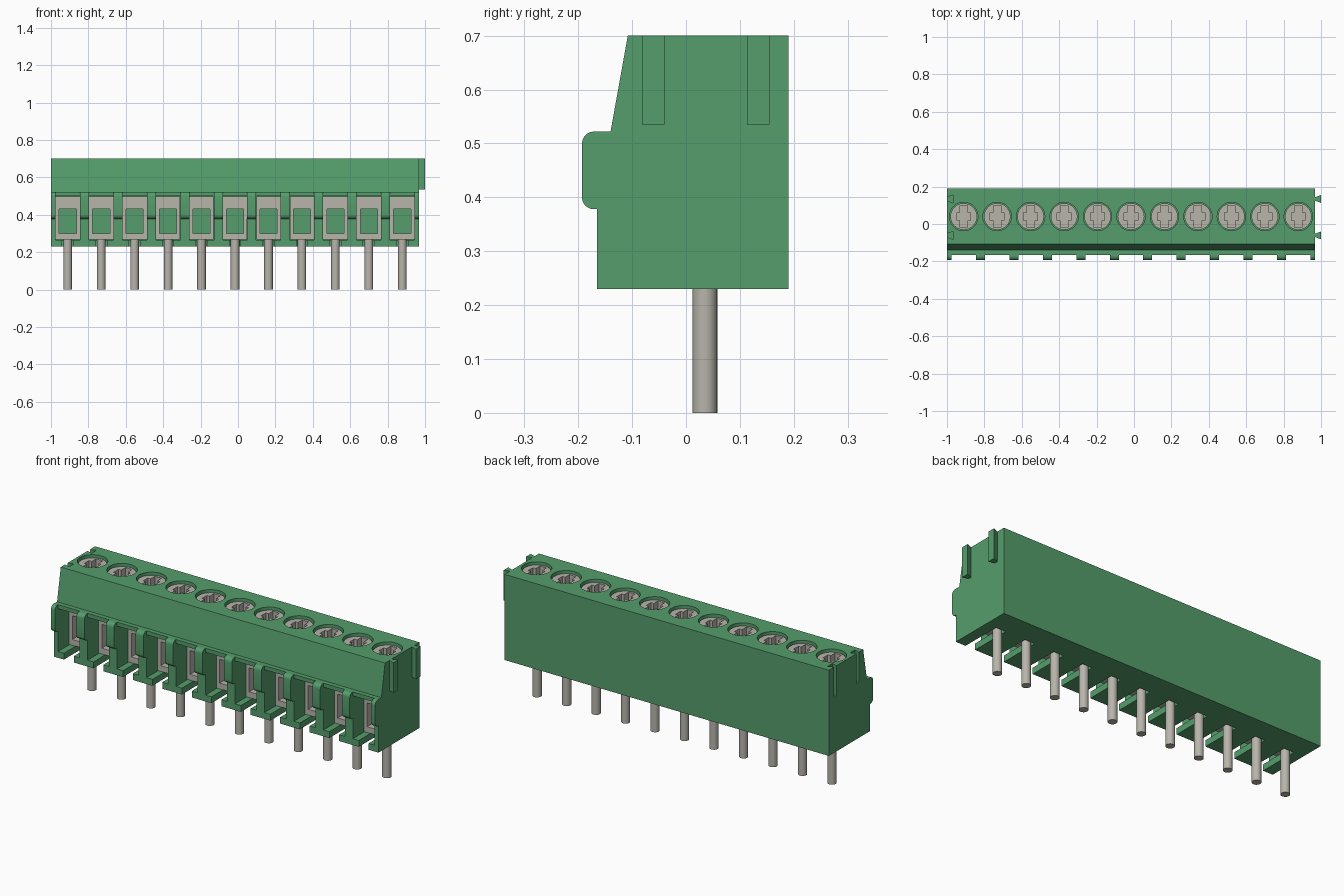
import bpy, bmesh, math
from mathutils import Matrix

cube = bpy.data.objects.get("Cube")
if cube:
    bpy.data.objects.remove(cube, do_unlink=True)


def material(name, rgb):
    m = bpy.data.materials.new(name)
    m.use_nodes = True
    m.diffuse_color = (*rgb, 1)
    bsdf = m.node_tree.nodes["Principled BSDF"]
    bsdf.inputs["Base Color"].default_value = (*rgb, 1)
    bsdf.inputs["Roughness"].default_value = 0.6
    return m


GREEN = material("green plastic", (0.09, 0.34, 0.15))
METAL = material("grey metal", (0.48, 0.46, 0.41))

LEFT, RIGHT, COUNT = -1.0, 0.968, 11
PITCH = (RIGHT - LEFT) / COUNT
CENTRES = [LEFT + PITCH * (i + 0.5) for i in range(COUNT)]
FRONT, BACK, FLOOR, TOP = -0.165, 0.19, 0.23, 0.70
PIN_Y, SCREW_Y = 0.035, 0.04


def prism(bm, pts, a, b, axis="x"):
    """Extrude a closed outline from a to b: (y, z) along x, or (x, y) along z."""
    place = (lambda p, t: (t, *p)) if axis == "x" else (lambda p, t: (*p, t))
    lo = [bm.verts.new(place(p, a)) for p in pts]
    hi = [bm.verts.new(place(p, b)) for p in pts]
    bm.faces.new(lo)
    bm.faces.new(hi)
    for i in range(len(pts)):
        j = (i + 1) % len(pts)
        bm.faces.new((lo[i], lo[j], hi[j], hi[i]))


def box(bm, x, y, z):
    prism(bm, [(x[0], y[0]), (x[1], y[0]), (x[1], y[1]), (x[0], y[1])], *z, axis="z")


def cylinder(bm, x, y, r, z0, z1, sides):
    bmesh.ops.create_cone(bm, cap_ends=True, segments=sides, radius1=r, radius2=r,
                          depth=z1 - z0, matrix=Matrix.Translation((x, y, (z0 + z1) / 2)))


def make(name, bm, mat, smooth=False):
    bmesh.ops.recalc_face_normals(bm, faces=bm.faces)
    mesh = bpy.data.meshes.new(name)
    bm.to_mesh(mesh)
    bm.free()
    ob = bpy.data.objects.new(name, mesh)
    bpy.context.collection.objects.link(ob)
    mesh.materials.append(mat)
    if smooth:
        shade(ob)
    return ob


def shade(ob):
    bpy.ops.object.select_all(action="DESELECT")
    ob.select_set(True)
    bpy.context.view_layer.objects.active = ob
    bpy.ops.object.shade_smooth_by_angle(angle=math.radians(30))


def cut(ob, bm, mat):
    """Subtract a cutter mesh and remove the cutter."""
    cutter = make("cutter", bm, mat)
    cutter.hide_render = True
    mod = ob.modifiers.new("cut", "BOOLEAN")
    mod.operation, mod.solver, mod.object = "DIFFERENCE", "EXACT", cutter
    bpy.context.view_layer.objects.active = ob
    bpy.ops.object.modifier_apply(modifier=mod.name)
    bpy.data.objects.remove(cutter, do_unlink=True)


def dovetail(bm, y, x0, x1, z1):
    prism(bm, [(x0, y - 0.009), (x1, y - 0.021), (x1, y + 0.021), (x0, y + 0.009)],
          0.535, z1, axis="z")


# Housing with its sloped upper front and narrow ledge
bm = bmesh.new()
prism(bm, [(FRONT, FLOOR), (BACK, FLOOR), (BACK, TOP), (-0.108, TOP),
           (-0.14, 0.522), (FRONT, 0.522)], LEFT, RIGHT)
housing = make("housing", bm, GREEN)

# Wire chambers
bm = bmesh.new()
for x in CENTRES:
    box(bm, (x - 0.0655, x + 0.0655), (-0.3, 0.12), (0.265, 0.5))
cut(housing, bm, GREEN)

# Open slots in the floor in front of the pins
bm = bmesh.new()
for x in CENTRES:
    box(bm, (x - 0.03, x + 0.03), (-0.3, 0.062), (0.1, 0.3))
cut(housing, bm, GREEN)

# Screw wells
bm = bmesh.new()
for x in CENTRES:
    cylinder(bm, x, SCREW_Y, 0.076, 0.6, 0.8, 40)
cut(housing, bm, GREEN)

# Joining grooves at one end, matching ribs at the other
RIB_Y = (-0.061, 0.134)
bm = bmesh.new()
for y in RIB_Y:
    dovetail(bm, y, LEFT - 0.001, LEFT + 0.032, 0.8)
cut(housing, bm, GREEN)
shade(housing)
bm = bmesh.new()
for y in RIB_Y:
    dovetail(bm, y, RIGHT, 1.0, TOP)
make("joining_ribs", bm, GREEN)

# Rounded noses on the front of the dividing walls
R, NOSE = 0.022, -0.193
outline = [(FRONT, 0.378), (FRONT, 0.522)]
for cz, start in ((0.522 - R, 90), (0.378 + R, 180)):
    for k in range(7):
        a = math.radians(start + 15 * k)
        outline.append((NOSE + R + R * math.cos(a), cz + R * math.sin(a)))
bm = bmesh.new()
for i in range(COUNT + 1):
    x = LEFT + i * PITCH
    prism(bm, outline, max(x - 0.024, LEFT), min(x + 0.024, RIGHT))
make("wall_noses", bm, GREEN, smooth=True)

# Metal clamp cages, open front to back
bm = bmesh.new()
for x in CENTRES:
    depth = (-0.07, 0.118)
    for s in (-1, 1):
        box(bm, sorted((x + s * 0.046, x + s * 0.065)), depth, (0.268, 0.498))
    for z in ((0.268, 0.3), (0.43, 0.498)):
        box(bm, (x - 0.046, x + 0.046), depth, z)
make("clamp_cages", bm, METAL)

# Solder pins
bm = bmesh.new()
for x in CENTRES:
    cylinder(bm, x, PIN_Y, 0.023, 0, 0.275, 24)
make("pins", bm, METAL, smooth=True)

# Screws with a cross recess
bm = bmesh.new()
for x in CENTRES:
    cylinder(bm, x, SCREW_Y, 0.071, 0.6, 0.685, 40)
screws = make("screws", bm, METAL)
for hx, hy in ((0.02, 0.058), (0.037, 0.021)):
    bm = bmesh.new()
    for x in CENTRES:
        box(bm, (x - hx, x + hx), (SCREW_Y - hy, SCREW_Y + hy), (0.64, 0.75))
    cut(screws, bm, METAL)
shade(screws)
